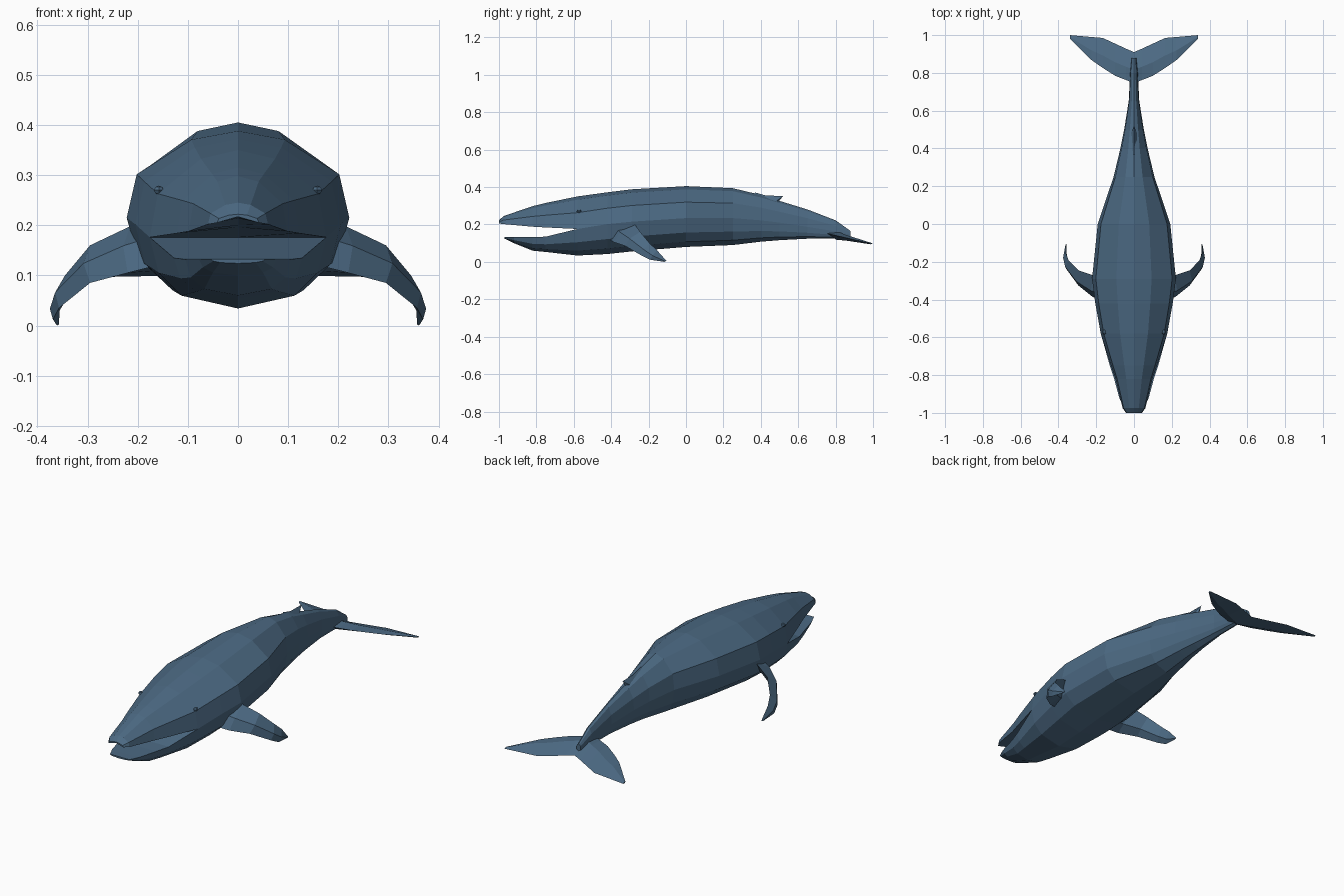
import bpy, bmesh
from mathutils import Vector

cube = bpy.data.objects.get("Cube")
if cube:
    bpy.data.objects.remove(cube, do_unlink=True)

COLOR = (0.072, 0.143, 0.228, 1.0)
skin = bpy.data.materials.new("slate blue skin")
skin.use_nodes = True
skin.diffuse_color = COLOR
bsdf = skin.node_tree.nodes["Principled BSDF"]
bsdf.inputs["Base Color"].default_value = COLOR
bsdf.inputs["Roughness"].default_value = 0.8


def finish(bm, name):
    """Weld, close open ends, orient normals and make a flat shaded object."""
    bmesh.ops.remove_doubles(bm, verts=bm.verts, dist=0.0005)
    bmesh.ops.holes_fill(bm, edges=[e for e in bm.edges if e.is_boundary], sides=0)
    bmesh.ops.recalc_face_normals(bm, faces=bm.faces)
    mesh = bpy.data.meshes.new(name)
    bm.to_mesh(mesh)
    bm.free()
    mesh.materials.append(skin)
    obj = bpy.data.objects.new(name, mesh)
    bpy.context.collection.objects.link(obj)
    return obj


def loft(bm, rings, closed=True):
    """Skin a list of equal length point rings with quads."""
    rows = [[bm.verts.new(p) for p in ring] for ring in rings]
    n = len(rows[0])
    for a, b in zip(rows, rows[1:]):
        for i in range(n if closed else n - 1):
            j = (i + 1) % n
            bm.faces.new((a[i], a[j], b[j], b[i]))


def arch(y, w, lip, end, profile):
    """Mirrored half section from one lip over the end height to the other lip."""
    half = [(w * fx, y, lip + (end - lip) * fz) for fx, fz in profile]
    return half + [(0, y, end)] + [(-x, y, z) for x, y, z in reversed(half)]


BACK = [(1, 0), (0.91, 0.5), (0.42, 0.9)]
BELLY = [(1, 0), (0.9, 0.5), (0.64, 0.82)]

# Mouth stations: y, half width, lip height, top or bottom height
upper_jaw = [(-1.0, 0.042, 0.205, 0.222), (-0.975, 0.06, 0.202, 0.245),
             (-0.82, 0.098, 0.188, 0.298), (-0.75, 0.122, 0.184, 0.315)]
lower_jaw = [(-0.97, 0.055, 0.133, 0.124), (-0.92, 0.078, 0.132, 0.1),
             (-0.82, 0.105, 0.132, 0.06), (-0.75, 0.128, 0.135, 0.053)]
# Body stations: y, half width, side line, top, bottom
trunk = [(-0.58, 0.176, 0.176, 0.35, 0.034), (-0.42, 0.205, 0.202, 0.372, 0.042),
         (-0.29, 0.222, 0.215, 0.388, 0.056), (0.0, 0.192, 0.234, 0.405, 0.08),
         (0.25, 0.108, 0.234, 0.394, 0.09), (0.40, 0.072, 0.222, 0.358, 0.108),
         (0.50, 0.052, 0.21, 0.326, 0.116), (0.65, 0.028, 0.187, 0.28, 0.124),
         (0.80, 0.02, 0.163, 0.222, 0.125), (0.88, 0.012, 0.145, 0.165, 0.13)]

bm = bmesh.new()
y0, w0, lip0 = trunk[0][:3]
loft(bm, [arch(y, w, l, t, BACK) for y, w, l, t in upper_jaw]
     + [arch(y, w, l, t, BACK) for y, w, l, t, b in trunk], closed=False)
loft(bm, [arch(y, w, l, b, BELLY) for y, w, l, b in lower_jaw]
     + [arch(y, w, l, b, BELLY) for y, w, l, t, b in trunk], closed=False)
# Mouth roof and floor, meeting at the back of the mouth
for jaw, rise in ((upper_jaw, 0.012), (lower_jaw, 0.0)):
    rows = [[(w, y, l), (0, y, l + rise), (-w, y, l)] for y, w, l, e in jaw]
    loft(bm, rows + [[(w0, y0, lip0), (0, y0, lip0), (-w0, y0, lip0)]], closed=False)
finish(bm, "body")


def blade(name, stations, side):
    """Lozenge section fin through (leading point, trailing point, half thickness)."""
    rings = []
    for i, (lead, trail, thick) in enumerate(stations):
        lead, trail = Vector(lead), Vector(trail)
        prev, nxt = stations[max(i - 1, 0)], stations[min(i + 1, len(stations) - 1)]
        span = Vector(nxt[0]) + Vector(nxt[1]) - Vector(prev[0]) - Vector(prev[1])
        normal = (trail - lead).cross(span).normalized() * thick
        mid = lead.lerp(trail, 0.4)
        rings.append([(p.x * side, p.y, p.z)
                      for p in (lead, mid + normal, trail, mid - normal)])
    bm = bmesh.new()
    loft(bm, rings)
    finish(bm, name)


# Side flippers, swept back and down
flipper = [((0.14, -0.42, 0.125), (0.15, -0.28, 0.21), 0.03),
           ((0.22, -0.385, 0.105), (0.215, -0.272, 0.198), 0.024),
           ((0.295, -0.325, 0.085), (0.295, -0.245, 0.16), 0.018),
           ((0.357, -0.24, 0.035), (0.345, -0.195, 0.1), 0.014),
           ((0.369, -0.195, 0.012), (0.36, -0.155, 0.062), 0.01),
           ((0.361, -0.115, 0.0), (0.359, -0.105, 0.006), 0.003)]

# Tail flukes, drooping toward the tips
def fluke_point(x, y):
    return (x, y, 0.146 - 0.23 * (y - 0.78))


fluke = [(fluke_point(x, lead), fluke_point(x, trail), thick)
         for x, lead, trail, thick in ((0, 0.745, 0.91, 0.022), (0.042, 0.762, 0.928, 0.019),
                                       (0.10, 0.785, 0.955, 0.015), (0.165, 0.826, 0.985, 0.012),
                                       (0.225, 0.868, 0.99, 0.01), (0.34, 0.982, 1.0, 0.004))]

for label, side in (("left", 1), ("right", -1)):
    blade(label + "_flipper", flipper, side)
    blade(label + "_fluke", fluke, side)

    # Small faceted eye set into the side of the head
    bm = bmesh.new()
    bmesh.ops.create_uvsphere(bm, u_segments=6, v_segments=4, radius=1)
    for v in bm.verts:
        v.co = Vector((side * (0.158 + v.co.x * 0.011),
                       -0.572 + v.co.y * 0.014, 0.27 + v.co.z * 0.009))
    finish(bm, label + "_eye")

# Hooked dorsal fin: half width, base and crest points along the back
bm = bmesh.new()
loft(bm, [[(w, y, z), (0, cy, cz), (-w, y, z), (0, y, z - 0.02)]
          for w, y, z, cy, cz in ((0.008, 0.36, 0.355, 0.37, 0.371),
                                  (0.02, 0.43, 0.332, 0.43, 0.354),
                                  (0.016, 0.48, 0.322, 0.52, 0.353),
                                  (0.006, 0.505, 0.315, 0.50, 0.328))])
finish(bm, "dorsal_fin")
